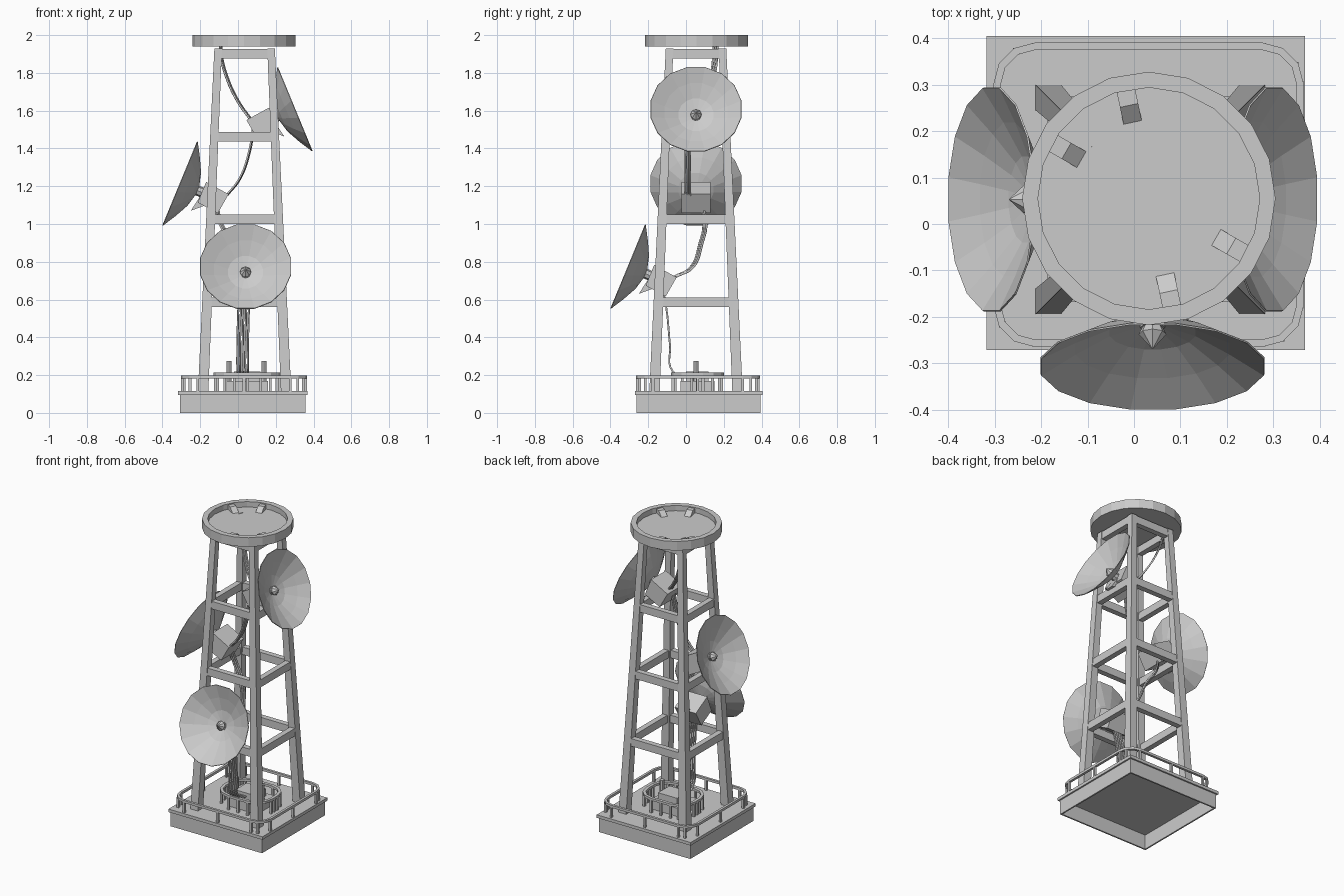
import bpy, bmesh, math
from mathutils import Vector, Matrix

cube = bpy.data.objects.get("Cube")
if cube:
    bpy.data.objects.remove(cube, do_unlink=True)

grey = bpy.data.materials.new("painted grey metal")
grey.use_nodes = True
COLOUR = (0.6, 0.6, 0.6, 1)
grey.diffuse_color = COLOUR
grey.node_tree.nodes["Principled BSDF"].inputs["Base Color"].default_value = COLOUR

CX, CY = 0.035, 0.053          # tower axis
LEG_BASE, LEG_TOP = 0.115, 1.93


def finish(name, bm, matrix=Matrix()):
    bmesh.ops.recalc_face_normals(bm, faces=bm.faces)
    bm.transform(matrix)
    mesh = bpy.data.meshes.new(name)
    bm.to_mesh(mesh)
    bm.free()
    mesh.materials.append(grey)
    ob = bpy.data.objects.new(name, mesh)
    bpy.context.collection.objects.link(ob)
    return ob


def box(name, lo, hi, matrix=Matrix()):
    bm = bmesh.new()
    bmesh.ops.create_cube(bm, size=1)
    lo, hi = Vector(lo), Vector(hi)
    for v in bm.verts:
        v.co = (lo + hi) / 2 + v.co * (hi - lo)
    return finish(name, bm, matrix)


def lathe(name, profile, sides, matrix=Matrix(), turn=0.0):
    """Spin (radius, height) points about local z."""
    bm = bmesh.new()
    rings = []
    for r, z in profile:
        if r == 0:
            rings.append([bm.verts.new((0, 0, z))] * sides)
        else:
            angles = [math.tau * (i + turn) / sides for i in range(sides)]
            rings.append([bm.verts.new((r * math.cos(a), r * math.sin(a), z)) for a in angles])
    for a, b in zip(rings, rings[1:]):
        for i in range(sides):
            j = (i + 1) % sides
            bm.faces.new(dict.fromkeys((a[i], a[j], b[j], b[i])))
    return finish(name, bm, matrix)


def prism(name, outline, half, matrix=Matrix()):
    """Extrude an outline in the local xz plane across y."""
    bm = bmesh.new()
    a = [bm.verts.new((x, -half, z)) for x, z in outline]
    b = [bm.verts.new((x, half, z)) for x, z in outline]
    bm.faces.new(a)
    bm.faces.new(b)
    for i in range(len(a)):
        j = (i + 1) % len(a)
        bm.faces.new((a[i], a[j], b[j], b[i]))
    return finish(name, bm, matrix)


def tube(name, points, radius, smooth=True, closed=False):
    curve = bpy.data.curves.new(name, "CURVE")
    curve.dimensions = "3D"
    curve.bevel_depth = radius
    curve.bevel_resolution = 1
    curve.resolution_u = 6
    curve.use_fill_caps = True
    spline = curve.splines.new("BEZIER" if smooth else "POLY")
    if smooth:
        spline.bezier_points.add(len(points) - 1)
        for p, co in zip(spline.bezier_points, points):
            p.co = co
            p.handle_left_type = p.handle_right_type = "AUTO"
    else:
        spline.points.add(len(points) - 1)
        for p, co in zip(spline.points, points):
            p.co = (*co, 1)
    spline.use_cyclic_u = closed
    curve.materials.append(grey)
    ob = bpy.data.objects.new(name, curve)
    bpy.context.collection.objects.link(ob)


def rounded_loop(x0, x1, y0, y1, r, z, steps=3):
    pts = []
    corners = ((x1 - r, y1 - r), (x0 + r, y1 - r), (x0 + r, y0 + r), (x1 - r, y0 + r))
    for k, (x, y) in enumerate(corners):
        for s in range(steps + 1):
            a = math.pi / 2 * (k + s / steps)
            pts.append((x + r * math.cos(a), y + r * math.sin(a), z))
    return pts


# Base: deck plate over an open-bottomed skirt
box("base_deck", (-0.318, -0.271, 0.095), (0.368, 0.405, 0.115))
for side, lo, hi in (
    ("front", (-0.308, -0.261, 0), (0.358, -0.251, 0.095)),
    ("back", (-0.308, 0.385, 0), (0.358, 0.395, 0.095)),
    ("right", (-0.308, -0.251, 0), (-0.298, 0.385, 0.095)),
    ("left", (0.348, -0.251, 0), (0.358, 0.385, 0.095)),
):
    box("base_skirt_" + side, lo, hi)


# Guard rails with posts
def guard_rail(name, x0, x1, y0, y1, r, z, width, height, post):
    outer = rounded_loop(x0, x1, y0, y1, r, z)
    inner = rounded_loop(x0 + width, x1 - width, y0 + width, y1 - width, r - width, z)
    bm = bmesh.new()
    loops = [[bm.verts.new((x, y, z + dz)) for x, y, z in pts]
             for pts, dz in ((outer, 0), (outer, height), (inner, height), (inner, 0))]
    n = len(outer)
    for k in range(4):
        a, b = loops[k], loops[(k + 1) % 4]
        for i in range(n):
            j = (i + 1) % n
            bm.faces.new((a[i], a[j], b[j], b[i]))
    finish(name, bm)
    mid = [(Vector(p) + Vector(q)) / 2 for p, q in zip(outer, inner)]
    spots = []
    for k in range(4):
        a, b = mid[4 * k + 3], mid[(4 * k + 4) % n]
        spots += [mid[4 * k + 1], a, (a + b) / 2, b]
    for p in spots:
        box(name + "_post", (p.x - post, p.y - post, 0.115), (p.x + post, p.y + post, z))


guard_rail("deck_rail", -0.303, 0.366, -0.265, 0.391, 0.09, 0.182, 0.016, 0.016, 0.007)
guard_rail("equipment_rail", -0.13, 0.23, -0.08, 0.20, 0.11, 0.198, 0.02, 0.015, 0.007)

# Equipment cabinets on the deck
box("cabinet_low", (-0.06, -0.03, 0.115), (0.16, 0.15, 0.17))
box("cabinet_high", (-0.02, 0.0, 0.17), (0.12, 0.12, 0.218))
for x in (-0.048, 0.138):
    lathe("cabinet_stub", [(0, 0.17), (0.014, 0.17), (0.014, 0.275), (0, 0.275)], 8,
          Matrix.Translation((x, CY, 0)))


# Tapered legs and ring beams
def half_width(z):
    return 0.247 - 0.087 * (z - LEG_BASE) / (LEG_TOP - LEG_BASE)


for sx in (-1, 1):
    for sy in (-1, 1):
        bm = bmesh.new()
        bmesh.ops.create_cube(bm, size=1)
        for v in bm.verts:
            z = LEG_TOP if v.co.z > 0 else LEG_BASE
            thick = 0.04 if v.co.z > 0 else 0.055
            h = half_width(z)
            v.co = (CX + sx * (h - thick * (v.co.x > 0)), CY + sy * (h - thick * (v.co.y > 0)), z)
        finish("tower_leg", bm)

for z in (0.56, 1.0, 1.437, 1.877):
    h = half_width(z + 0.025) - 0.003
    for k in range(4):
        spin = Matrix.Translation((CX, CY, 0)) @ Matrix.Rotation(k * math.pi / 2, 4, "Z")
        box("ring_beam", (-h + 0.02, -h, z), (h - 0.02, -h + 0.036, z + 0.05), spin)

# Round platform with raised lip and four small lamps facing inward
top = Matrix.Translation((0.032, 0.055, 0))
lathe("top_platform", [(0, 1.94), (0.273, 1.94), (0.273, 2), (0.239, 2), (0.239, 1.965), (0, 1.965)],
      20, top)
for angle in (102, 150, -78, -30):
    lamp = top @ Matrix.Rotation(math.radians(angle), 4, "Z")
    prism("platform_lamp", [(0.239, 1.963), (0.165, 1.963), (0.205, 1.993), (0.239, 1.993)], 0.02, lamp)


# Dishes: local x points outward, z up the dish face
def dish(name, centre, heading):
    place = (Matrix.Translation(centre) @ Matrix.Rotation(math.radians(heading), 4, "Z")
             @ Matrix.Rotation(math.radians(-22.4), 4, "Y"))
    axis = place @ Matrix.Rotation(math.pi / 2, 4, "Y")
    bowl = lathe(name + "_bowl", [(0.245, 0), (0.17, -0.043), (0.095, -0.08), (0, -0.104)], 16, axis, 0.5)
    shell = bowl.modifiers.new("shell", "SOLIDIFY")
    shell.thickness = 0.004
    shell.offset = 0
    lathe(name + "_feed", [(0, -0.104), (0.018, -0.1), (0.03, -0.075), (0, -0.04)], 8, axis)
    lathe(name + "_neck", [(0, -0.135), (0.027, -0.135), (0.027, -0.09), (0, -0.09)], 8, axis)
    prism(name + "_receiver", [(-0.125, -0.058), (-0.125, 0.06), (-0.26, 0.045), (-0.245, -0.07)], 0.077, place)
    prism(name + "_bracket", [(-0.125, -0.02), (-0.108, -0.112), (-0.165, -0.06)], 0.03, place)


dish("front_dish", (0.04, -0.307, 0.775), -90)
dish("right_dish", (-0.307, CY, 1.215), 180)
dish("left_dish", (0.302, CY, 1.608), 0)

# Cable bundles linking base, receivers and platform
bundles = {
    "lower_cable": (5, (0.014, 0, 0), [(0.03, 0.03, 0.19), (0.025, -0.07, 0.22), (0.025, -0.085, 0.36),
                                       (0.03, -0.105, 0.56), (0.035, -0.13, 0.68)]),
    "middle_cable": (3, (0.008, 0.008, 0), [(0.03, -0.06, 0.72), (0.01, 0.03, 0.77), (-0.03, 0.08, 0.9),
                                            (-0.09, 0.1, 1.0), (-0.12, 0.08, 1.11)]),
    "upper_cable": (3, (0.003, 0.012, 0), [(-0.06, 0.01, 1.15), (0.01, 0.01, 1.24), (0.06, 0.01, 1.38),
                                           (0.085, 0.02, 1.53)]),
    "top_cable": (3, (0.004, 0.011, 0), [(0.07, 0.07, 1.55), (0.0, 0.1, 1.65), (-0.06, 0.14, 1.78),
                                         (-0.09, 0.155, 1.9), (-0.09, 0.155, 1.968)]),
}
for name, (count, step, path) in bundles.items():
    for i in range(count):
        shift = Vector(step) * (i - (count - 1) / 2)
        tube(name, [Vector(p) + shift for p in path], 0.0055)
